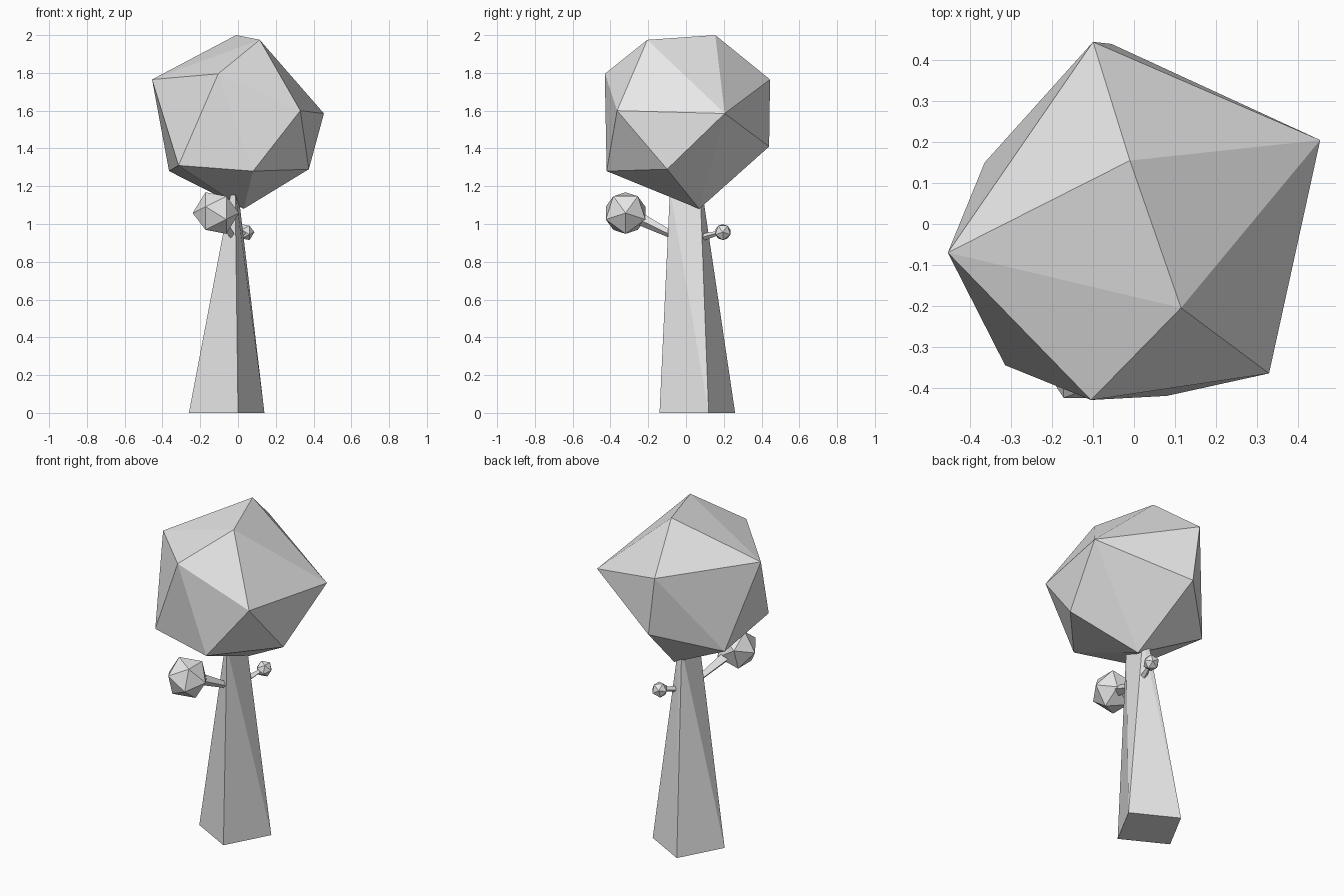
import bpy
import bmesh
from math import radians
from mathutils import Vector

cube = bpy.data.objects.get("Cube")
if cube:
    bpy.data.objects.remove(cube, do_unlink=True)

# Single plain grey for the whole tree
grey = bpy.data.materials.new("light grey")
grey.use_nodes = True
grey.diffuse_color = (0.8, 0.8, 0.8, 1)
grey.node_tree.nodes["Principled BSDF"].inputs["Base Color"].default_value = (0.8, 0.8, 0.8, 1)


def add_object(name, bm):
    bmesh.ops.recalc_face_normals(bm, faces=bm.faces[:])
    mesh = bpy.data.meshes.new(name)
    bm.to_mesh(mesh)
    bm.free()
    mesh.materials.append(grey)
    obj = bpy.data.objects.new(name, mesh)
    bpy.context.collection.objects.link(obj)
    return obj


def faceted_hull(name, points):
    bm = bmesh.new()
    for p in points:
        bm.verts.new(p)
    bmesh.ops.convex_hull(bm, input=bm.verts[:])
    return add_object(name, bm)


def foliage_ball(name, centre, radius, rotation):
    bm = bmesh.new()
    bmesh.ops.create_icosphere(bm, subdivisions=1, radius=radius)
    obj = add_object(name, bm)
    obj.location = centre
    obj.rotation_euler = [radians(a) for a in rotation]


def branch(name, start, end, r_start, r_end):
    # Four-sided tapered stick between two points
    start, end = Vector(start), Vector(end)
    axis = end - start
    bm = bmesh.new()
    bmesh.ops.create_cone(bm, cap_ends=True, segments=4, radius1=r_start,
                          radius2=r_end, depth=axis.length)
    obj = add_object(name, bm)
    obj.location = (start + end) / 2
    obj.rotation_mode = 'QUATERNION'
    obj.rotation_quaternion = axis.to_track_quat('Z', 'Y')


# Trunk: turned square base narrowing to a thin slab, sides split diagonally
base = [(0, -0.14), (0.14, 0.12), (-0.12, 0.26), (-0.26, 0)]
top = [(-0.015, -0.085), (0, 0.075), (-0.03, 0.085), (-0.035, -0.075)]
bm = bmesh.new()
low = [bm.verts.new((x, y, 0)) for x, y in base]
high = [bm.verts.new((x, y, 1.18)) for x, y in top]
bm.faces.new(low)
bm.faces.new(high)
for i in range(4):
    j = (i + 1) % 4
    bm.faces.new((low[i], low[j], high[i]))
    bm.faces.new((low[j], high[j], high[i]))
add_object("trunk", bm)

# Crown: large irregular faceted ball
faceted_hull("crown", [
    (-0.01, 0.155, 2.0), (0.115, -0.205, 1.975),
    (-0.455, -0.07, 1.765), (-0.105, -0.43, 1.795), (-0.1, 0.445, 1.765),
    (0.455, 0.205, 1.585), (0.33, -0.365, 1.6), (-0.055, 0.44, 1.41),
    (0.375, -0.1, 1.29), (0.08, -0.42, 1.28), (-0.315, -0.345, 1.31),
    (-0.365, 0.15, 1.28), (0.03, 0.07, 1.08),
])

# Side branches with small foliage balls
branch("front_branch", (-0.03, -0.06, 0.935), (-0.1, -0.26, 1.035), 0.018, 0.035)
foliage_ball("front_foliage", (-0.117, -0.32, 1.058), 0.123, (0, -90, 0))
branch("back_branch", (0.0, 0.07, 0.925), (0.035, 0.18, 0.955), 0.02, 0.011)
foliage_ball("back_foliage", (0.04, 0.195, 0.957), 0.047, (0, -90, 0))
